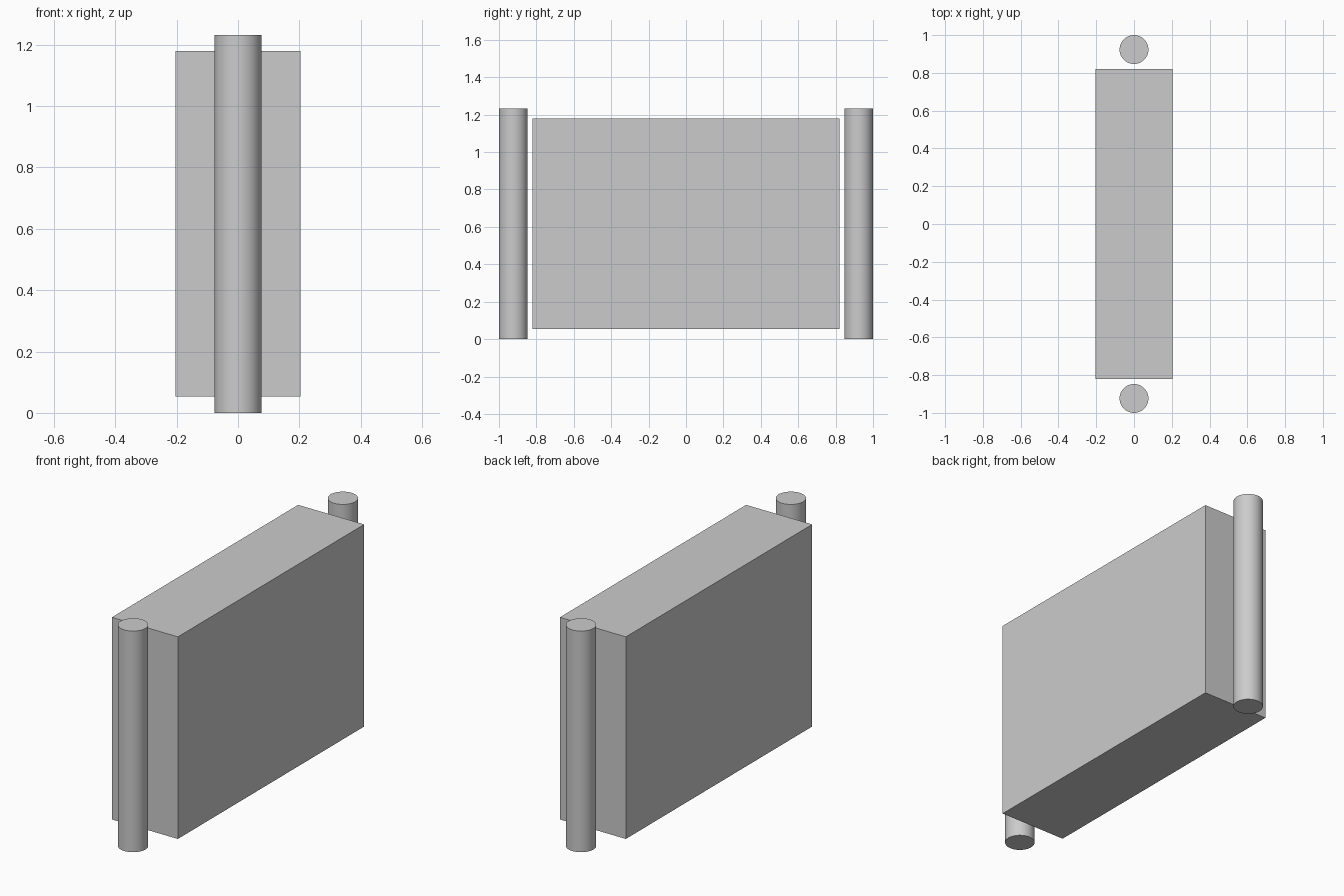
import bpy
import math

if "Cube" in bpy.data.objects:
    bpy.data.objects.remove(bpy.data.objects["Cube"])

HEIGHT = 1.232
RADIUS = 0.0765


def panel(name, size, z):
    bpy.ops.mesh.primitive_cube_add(size=1, location=(0, 0, z))
    ob = bpy.context.object
    ob.name = name
    ob.scale = size
    bpy.ops.object.transform_apply(location=False, rotation=False, scale=True)


def post(name, y):
    bpy.ops.mesh.primitive_cylinder_add(vertices=64, radius=RADIUS, depth=HEIGHT,
                                        location=(0, y, HEIGHT / 2))
    bpy.context.object.name = name
    bpy.ops.object.shade_smooth_by_angle(angle=math.radians(30))


# Thick slab, raised slightly off the ground
panel("slab", (0.407, 1.64, 1.126), HEIGHT / 2)

# Free-standing round posts at both ends
for name, side in (("front_post", -1), ("back_post", 1)):
    post(name, side * (1 - RADIUS))
